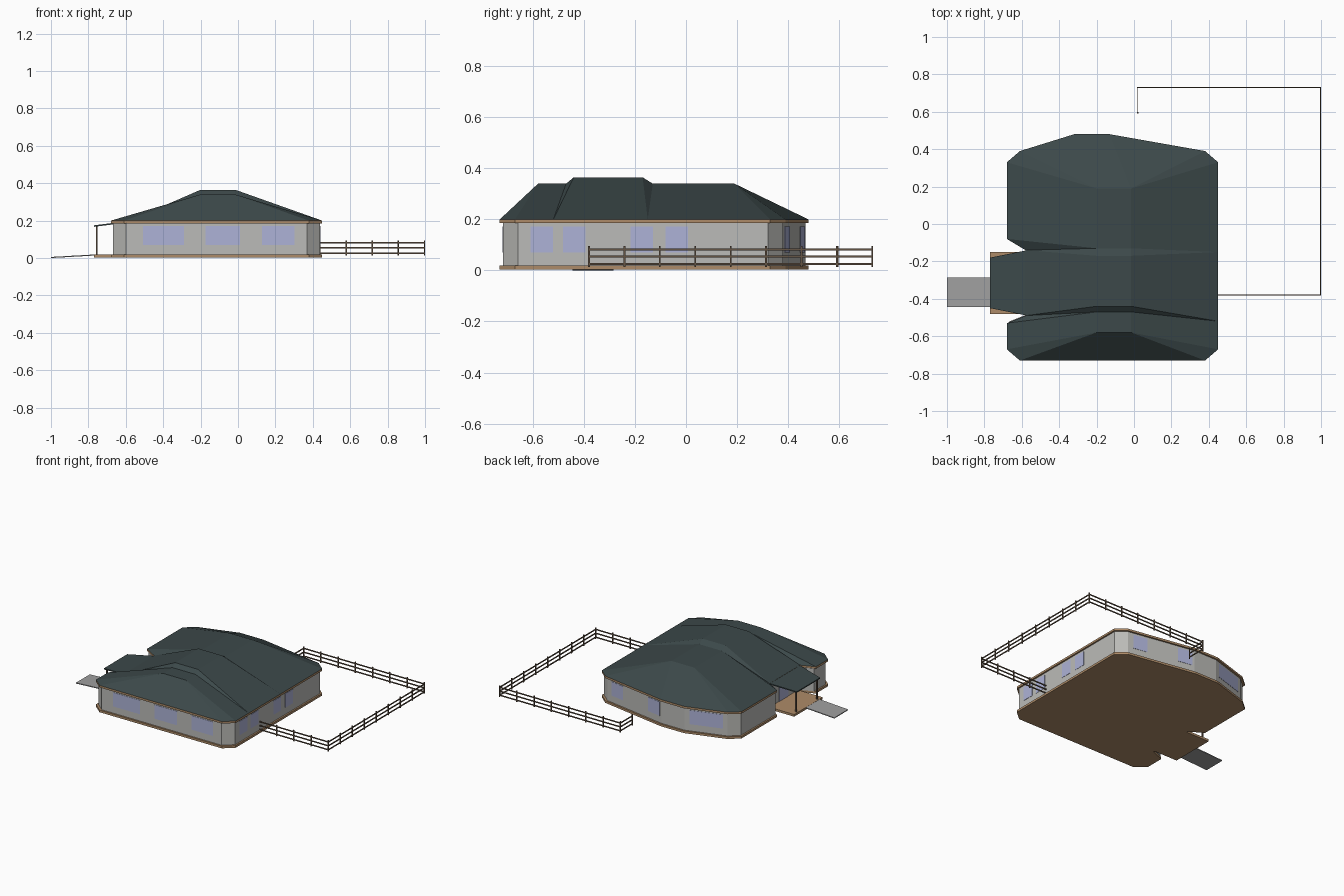
import bpy, math
from mathutils import Vector

if "Cube" in bpy.data.objects:
    bpy.data.objects.remove(bpy.data.objects["Cube"])


def material(name, rgb):
    m = bpy.data.materials.new(name)
    m.diffuse_color = (*rgb, 1)
    m.use_nodes = True
    m.node_tree.nodes["Principled BSDF"].inputs["Base Color"].default_value = m.diffuse_color
    return m


ROOF = material("roof_green", (0.045, 0.066, 0.068))
TAN = material("tan_trim", (0.42, 0.26, 0.14))
WOOD = material("dark_wood", (0.13, 0.09, 0.06))
GLASS = material("window_blue", (0.42, 0.45, 0.68))
PAVE = material("ramp_grey", (0.35, 0.35, 0.35))
WALL = material("wall_grey", (0.5, 0.5, 0.48))


def add_mesh(name, verts, faces, mat):
    me = bpy.data.meshes.new(name)
    me.from_pydata(verts, [], faces)
    me.materials.append(mat)
    ob = bpy.data.objects.new(name, me)
    bpy.context.collection.objects.link(ob)
    return ob


def prism(name, pts, z0, z1, mat):
    """Closed vertical extrusion of a counter-clockwise outline."""
    n = len(pts)
    verts = [(x, y, z0) for x, y in pts] + [(x, y, z1) for x, y in pts]
    faces = [list(range(n))[::-1], list(range(n, 2 * n))]
    faces += [(i, (i + 1) % n, n + (i + 1) % n, n + i) for i in range(n)]
    return add_mesh(name, verts, faces, mat)


def bar(name, p, q, width, z0, z1, mat):
    """Upright bar or panel running from p to q in plan."""
    p, q = Vector(p), Vector(q)
    d = (q - p).normalized()
    s = Vector((d.y, -d.x)) * width / 2
    return prism(name, [p + s, q + s, q - s, p - s], z0, z1, mat)


def post(name, x, y, w, z0, z1):
    bar(name, (x - w / 2, y), (x + w / 2, y), w, z0, z1, WOOD)


# Building outline at the eaves, counter-clockwise from the front right
eaves = [(.38, -.73), (.45, -.67), (.45, -.52), (.45, -.15), (.45, .33), (.38, .39),
         (-.13, .48), (-.32, .48), (-.61, .39), (-.68, .33), (-.68, -.08), (-.58, -.14),
         (-.58, -.49), (-.68, -.53), (-.68, -.67), (-.61, -.73)]
wall = [(-.115 + (x + .115) * .98, -.125 + (y + .125) * .98) for x, y in eaves]

# Base, walls and fascia
prism("base_slab", eaves, .004, .02, TAN)
prism("walls", wall, .02, .186, WALL)
prism("fascia", eaves, .185, .2, TAN)

# Roof: eaves ring stitched to the flat ridge ring, with a raised middle
ridge = [(-.58, .34), (-.47, .34), (-.44, .365), (-.17, .365), (-.13, .34), (.19, .34)]
inner = [(-.015, y, z) for y, z in ridge] + [(-.2, y, z) for y, z in reversed(ridge)]
ne, ni = len(eaves), len(inner)
verts = [(x, y, .2) for x, y in eaves] + inner
faces = [(ne + i, ne + i + 1, ne + ni - 2 - i, ne + ni - 1 - i) for i in range(5)]
e = k = 0
for step in "EQIQIQEEQEEQEIQIEQEQ":  # E: eaves step, I: ridge step, Q: both
    e2, k2 = (e + (step != "I")) % ne, (k + (step != "E")) % ni
    face = [e, e2, ne + k2, ne + k]
    faces.append(list(dict.fromkeys(face)))
    e, k = e2, k2
add_mesh("roof", verts, faces, ROOF)

# Porch: deck, roof, posts and ramp
prism("porch_deck", [(-.77, -.48), (-.575, -.48), (-.575, -.15), (-.77, -.15)], .004, .02, TAN)
top = [(-.77, -.45, .175), (-.57, -.49, .2), (-.57, -.14, .2), (-.77, -.18, .175)]
quads = [(4, 5, 6, 7), (3, 2, 1, 0), (0, 1, 5, 4), (1, 2, 6, 5), (2, 3, 7, 6), (3, 0, 4, 7)]
add_mesh("porch_roof", [(x, y, z - .008) for x, y, z in top] + top, quads, ROOF)
for y in (-.435, -.195):
    post("porch_post", -.755, y, .01, .02, .17)
corners = [(-1, -.445, .006), (-.77, -.445, .019), (-.77, -.285, .019), (-1, -.285, .006)]
add_mesh("ramp", [(x, y, z - .006) for x, y, z in corners] + corners, quads, PAVE)

# Windows: wall corners at each end, then start and end fractions
for i, j, a, b in [(15, 0, .095, .32), (15, 0, .44, .63), (15, 0, .75, .93),
                   (1, 4, .05, .14), (1, 4, .18, .27), (1, 4, .45, .54), (1, 4, .59, .68),
                   (5, 6, .08, .29), (5, 6, .75, .97), (7, 8, .12, .9)]:
    p, q = Vector(wall[i]), Vector(wall[j])
    bar("window", p.lerp(q, a), p.lerp(q, b), .004, .07, .172, GLASS)
p, q = Vector(wall[11]), Vector(wall[12])
bar("door", p.lerp(q, .35), p.lerp(q, .65), .006, .02, .15, GLASS)

# Fence: three rails and evenly spaced posts along a path
path = [Vector(v) for v in [(.44, -.38), (.997, -.38), (.997, .73), (.02, .73), (.02, .595)]]
for p, q in zip(path, path[1:]):
    for z in (.025, .054, .082):
        bar("fence_rail", p, q, .005, z - .004, z + .004, WOOD)
    n = round((q - p).length / .139)
    for i in range(1, n + 1):
        c = p.lerp(q, i / n)
        post("fence_post", c.x, c.y, .007, .014, .095)
